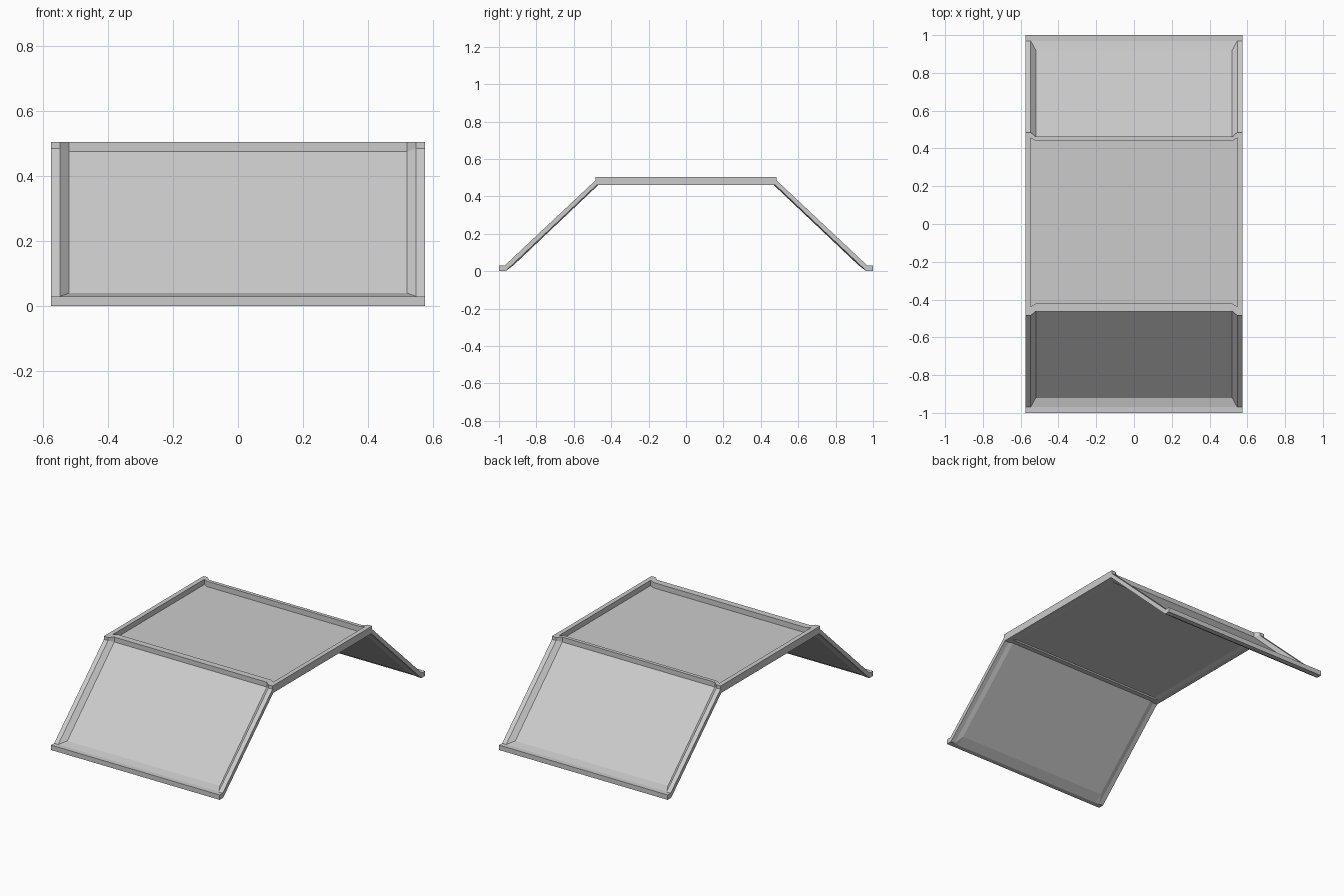
import bpy, bmesh

if "Cube" in bpy.data.objects:
    bpy.data.objects.remove(bpy.data.objects["Cube"])


def half_sections(rim):
    """(y, z) sections of one half, from the centre over the outside and back underneath."""
    foot = [(1, .03), (1, 0)]
    # solid side rail
    rail = [(0, .505), (rim, .505), (rim, .505), (.485, .505), (.485, .485),
            (.97, .03), (.97, .03)] + foot + [
            (.965, 0), (.965, 0), (.478, .46), (rim, .46), (rim, .46), (0, .46)]
    # same section with the top sheet dropped behind the rail
    step = [(0, .472), (rim, .472)] + rail[2:]
    # middle: recessed sheets between cross rails
    inner = rim - .015
    mid = [(0, .472), (inner, .472), (inner, .505), (.462, .505), (.462, .475),
           (.92, .04), (.97, .03)] + foot + [
           (.97, 0), (.92, .034), (.47, .46), (.44, .46), (.435, .467), (0, .467)]
    return rail, step, mid


def loft_half(bm, side, rim):
    rail, step, mid = half_sections(rim)
    stations = [(-.575, rail), (-.547, rail), (-.547, step), (-.52, mid),
                (.52, mid), (.547, step), (.547, rail), (.575, rail)]
    rings = [[bm.verts.new((x, side * y, z)) for y, z in pts] for x, pts in stations]
    for a, b in zip(rings, rings[1:]):
        for i in range(len(a) - 1):
            bm.faces.new((a[i], a[i + 1], b[i + 1], b[i]))
    # end caps of the side rails
    for ring in (rings[0], rings[-1]):
        bm.faces.new(ring)


# folded panel: flat top with a sloping framed panel to the front and back
bm = bmesh.new()
loft_half(bm, -1, .437)
loft_half(bm, 1, .455)
bmesh.ops.remove_doubles(bm, verts=bm.verts, dist=.0005)
bmesh.ops.dissolve_degenerate(bm, edges=bm.edges, dist=.0005)
bmesh.ops.recalc_face_normals(bm, faces=bm.faces)
mesh = bpy.data.meshes.new("folded_panel")
bm.to_mesh(mesh)
bm.free()
obj = bpy.data.objects.new("folded_panel", mesh)
bpy.context.collection.objects.link(obj)
